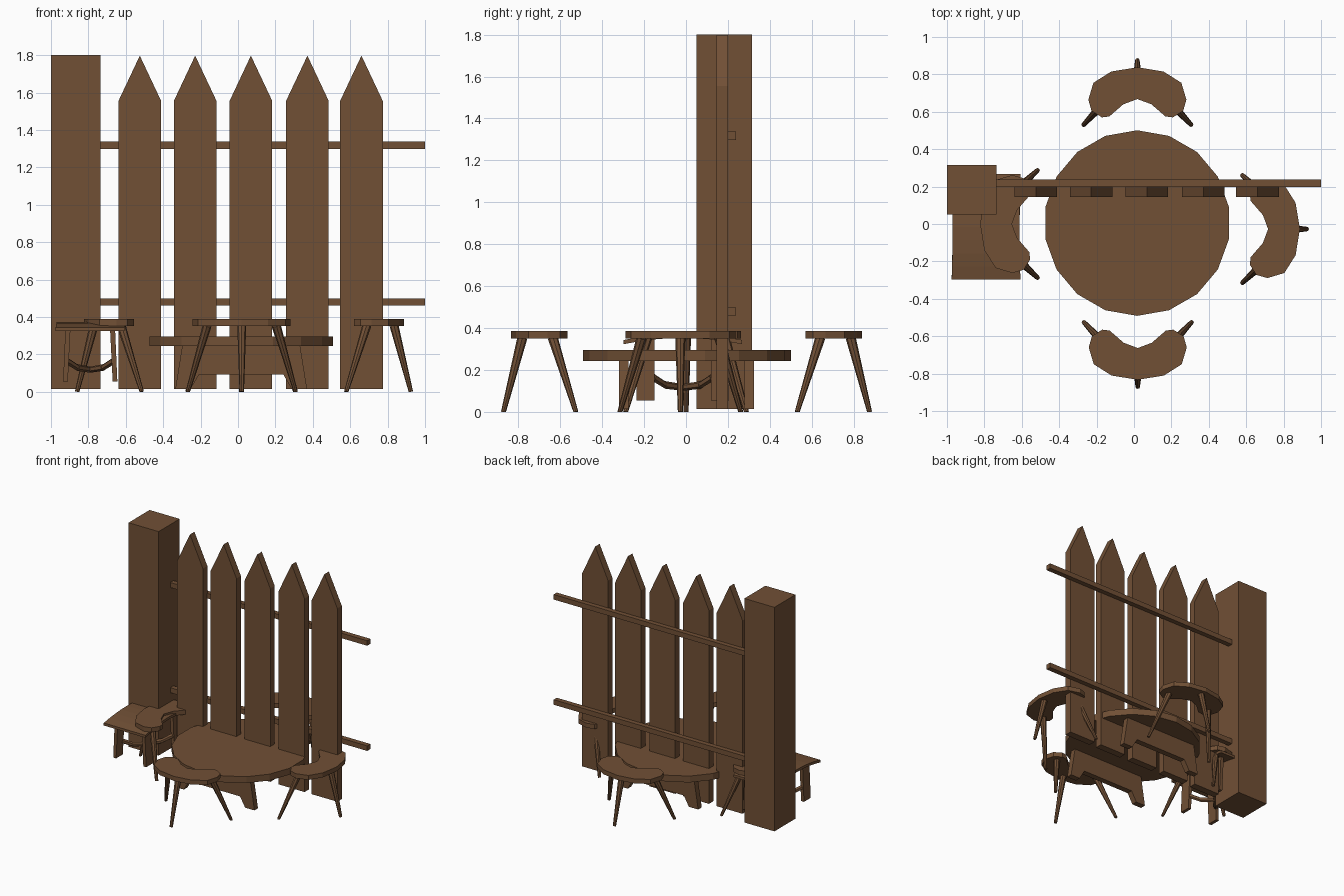
import bpy, bmesh, math
from mathutils import Vector, Matrix

if "Cube" in bpy.data.objects:
    bpy.data.objects.remove(bpy.data.objects["Cube"])

wood = bpy.data.materials.new("brown wood")
wood.diffuse_color = (0.165, 0.08, 0.036, 1)
wood.use_nodes = True
wood.node_tree.nodes["Principled BSDF"].inputs["Base Color"].default_value = wood.diffuse_color


def finish(name, bm, matrix=None):
    if matrix:
        bm.transform(matrix)
    bmesh.ops.recalc_face_normals(bm, faces=bm.faces)
    me = bpy.data.meshes.new(name)
    bm.to_mesh(me)
    bm.free()
    me.materials.append(wood)
    ob = bpy.data.objects.new(name, me)
    bpy.context.collection.objects.link(ob)
    return ob


def box(name, x0, x1, y0, y1, z0, z1):
    bm = bmesh.new()
    bmesh.ops.create_cube(bm, size=1)
    m = Matrix.Translation(((x0 + x1) / 2, (y0 + y1) / 2, (z0 + z1) / 2))
    return finish(name, bm, m @ Matrix.Diagonal((x1 - x0, y1 - y0, z1 - z0, 1)))


def prism(name, points, direction, matrix=None):
    """Extrude a flat outline of 3D points along a direction."""
    bm = bmesh.new()
    face = bm.faces.new([bm.verts.new(p) for p in points])
    ext = bmesh.ops.extrude_face_region(bm, geom=[face])
    bmesh.ops.translate(bm, vec=direction,
                        verts=[v for v in ext["geom"] if isinstance(v, bmesh.types.BMVert)])
    return finish(name, bm, matrix)


def rod(name, a, b, r0, r1, sides=8, matrix=None):
    a, b = Vector(a), Vector(b)
    d = b - a
    bm = bmesh.new()
    bmesh.ops.create_cone(bm, cap_ends=True, segments=sides, radius1=r0, radius2=r1, depth=d.length)
    bm.transform(Matrix.Translation((a + b) / 2) @ d.to_track_quat('Z', 'Y').to_matrix().to_4x4())
    # level cut at the floor
    if b.z == 0:
        for v in bm.verts:
            v.co.z = max(v.co.z, 0)
    return finish(name, bm, matrix)


# Fence: post, rails and pointed pickets
box("fence_post", -1.0, -0.735, 0.05, 0.315, 0.015, 1.8)
for name, z in (("lower_rail", 0.46), ("upper_rail", 1.298)):
    box(name, -0.74, 1.0, 0.198, 0.238, z, z + 0.04)
for i, x in enumerate((-0.525, -0.229, 0.069, 0.371, 0.66)):
    w = 0.114
    prism(f"picket_{i + 1}",
          [(x - w, 0.145, 0.015), (x + w, 0.145, 0.015), (x + w, 0.145, 1.555),
           (x, 0.145, 1.797), (x - w, 0.145, 1.555)], (0, 0.056, 0))

# Round table with two trestle boards
cx, cy = 0.017, 0.005
ring = [(cx + 0.498 * math.cos(math.radians(90 + 20 * k)),
         cy + 0.496 * math.sin(math.radians(90 + 20 * k)), 0.245) for k in range(18)]
prism("table_top", ring, (0, 0, 0.051))
half = [(0.225, 0.093), (0.27, 0.015), (0.352, 0.015), (0.315, 0.246)]
outline = half + [(-x, z) for x, z in reversed(half)]
for name, y in (("front_trestle", -0.32), ("back_trestle", 0.28)):
    prism(name, [(cx + x, y, z) for x, z in outline], (0, 0.045, 0))

# Crescent stools facing the table
half = [(0.075, 0.64), (0.15, 0.575), (0.19, 0.57), (0.245, 0.605),
        (0.262, 0.665), (0.235, 0.755), (0.14, 0.815)]
seat = [(0, 0.668)] + half + [(0, 0.838)] + [(-x, y) for x, y in reversed(half)]
legs = [((0.185, 0.64, 0.355), (0.288, 0.53, 0)),
        ((-0.185, 0.64, 0.355), (-0.288, 0.53, 0)),
        ((0, 0.785, 0.355), (0, 0.875, 0))]
for name, turn, dx, dy in (("back", 0, 0.018, 0), ("left", 90, 0.015, 0),
                           ("front", 180, 0.02, 0.005), ("right", 270, 0.049, -0.027)):
    m = Matrix.Translation((dx, dy, 0)) @ Matrix.Rotation(math.radians(turn), 4, 'Z')
    prism(f"{name}_stool_seat", [(x, y, 0.352) for x, y in seat], (0, 0, 0.036), m)
    for k, (a, b) in enumerate(legs):
        rod(f"{name}_stool_leg_{k + 1}", a, b, 0.024, 0.012, 8, m)

# Small bench beside the post: arched seat
bx, by = -0.79, -0.015
ts = [-1 + k / 4 for k in range(9)]
arch = [(by + 0.283 * t, 0.374 - 0.03 * t * t) for t in ts]
profile = [(-0.975, y, z) for y, z in arch] + [(-0.975, y, z - 0.02) for y, z in reversed(arch)]
bench = prism("bench_seat", profile, (0.368, 0, 0))
for v in bench.data.vertices:      # waisted sides
    t = (v.co.y - by) / 0.283
    v.co.x = bx + (v.co.x - bx) * (0.97 + 0.03 * t * t)

# Bench legs, splayed outward, with bent crossing stretchers
for sx in (-1, 1):
    for sy in (-1, 1):
        y0, y1 = by + sy * 0.135, by + sy * 0.22
        prism(f"bench_leg_{'lr'[sx > 0]}{'fb'[sy > 0]}",
              [(bx + sx * 0.105, y0, 0.355), (bx + sx * 0.132, y0, 0.355),
               (bx + sx * 0.145, y0, 0.055), (bx + sx * 0.12, y0, 0.055)], (0, y1 - y0, 0))
        path = [(bx + sx * 0.125, by + sy * 0.14, 0.165),
                (bx + sx * 0.07, by + sy * 0.085, 0.13), (bx, by, 0.118)]
        for k in range(2):
            rod(f"bench_stretcher_{'lr'[sx > 0]}{'fb'[sy > 0]}_{k + 1}",
                path[k], path[k + 1], 0.018, 0.016, 6)
